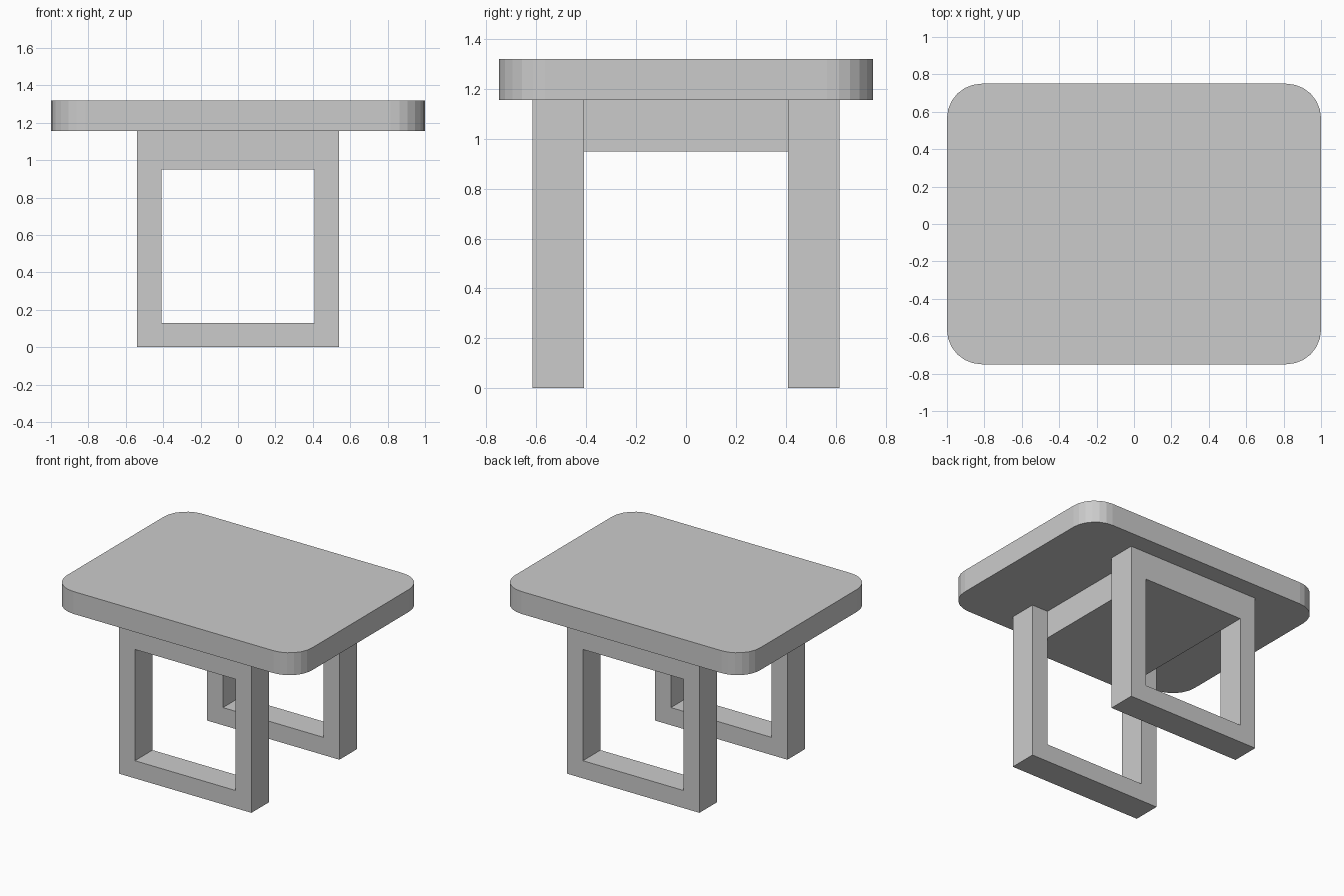
import bpy, bmesh
from math import cos, sin, pi

if "Cube" in bpy.data.objects:
    bpy.data.objects.remove(bpy.data.objects["Cube"])


def make_object(name, bm):
    bmesh.ops.recalc_face_normals(bm, faces=bm.faces)
    mesh = bpy.data.meshes.new(name)
    bm.to_mesh(mesh)
    bm.free()
    obj = bpy.data.objects.new(name, mesh)
    bpy.context.collection.objects.link(obj)
    return obj


def extrude_faces(bm, faces, vec):
    geom = bmesh.ops.extrude_face_region(bm, geom=faces)["geom"]
    verts = [g for g in geom if isinstance(g, bmesh.types.BMVert)]
    bmesh.ops.translate(bm, verts=verts, vec=vec)


# Heights and widths shared by the parts
FRAME_TOP, OPEN_TOP, OPEN_BOTTOM = 1.155, 0.95, 0.13
OUTER, INNER = 0.54, 0.41
FRAME_Y, FRAME_DEPTH = 0.41, 0.205

# Tabletop: rounded rectangle outline pulled up
R, SEGS = 0.185, 6
bm = bmesh.new()
outline = []
for i, (sx, sy) in enumerate([(1, 1), (-1, 1), (-1, -1), (1, -1)]):
    for k in range(SEGS + 1):
        a = (i + k / SEGS) * pi / 2
        outline.append(bm.verts.new((sx * (1 - R) + R * cos(a),
                                     sy * (0.75 - R) + R * sin(a), FRAME_TOP)))
extrude_faces(bm, [bm.faces.new(outline)], (0, 0, 0.165))
make_object("tabletop", bm)


# Leg frames: rectangular ring extruded along y
def leg_frame(name, y):
    bm = bmesh.new()

    def ring(w, z0, z1):
        return [bm.verts.new((x, y, z)) for x, z in
                [(-w, z0), (w, z0), (w, z1), (-w, z1)]]

    outer = ring(OUTER, 0, FRAME_TOP)
    inner = ring(INNER, OPEN_BOTTOM, OPEN_TOP)
    faces = [bm.faces.new((outer[i], outer[(i + 1) % 4],
                           inner[(i + 1) % 4], inner[i])) for i in range(4)]
    extrude_faces(bm, faces, (0, FRAME_DEPTH, 0))
    make_object(name, bm)


leg_frame("front_leg_frame", -FRAME_Y - FRAME_DEPTH)
leg_frame("back_leg_frame", FRAME_Y)

# Apron block joining the two frames under the top
bm = bmesh.new()
bmesh.ops.create_cube(bm, size=1)
bmesh.ops.scale(bm, verts=bm.verts, vec=(2 * INNER, 2 * FRAME_Y, FRAME_TOP - OPEN_TOP))
bmesh.ops.translate(bm, verts=bm.verts, vec=(0, 0, (FRAME_TOP + OPEN_TOP) / 2))
make_object("apron_block", bm)
